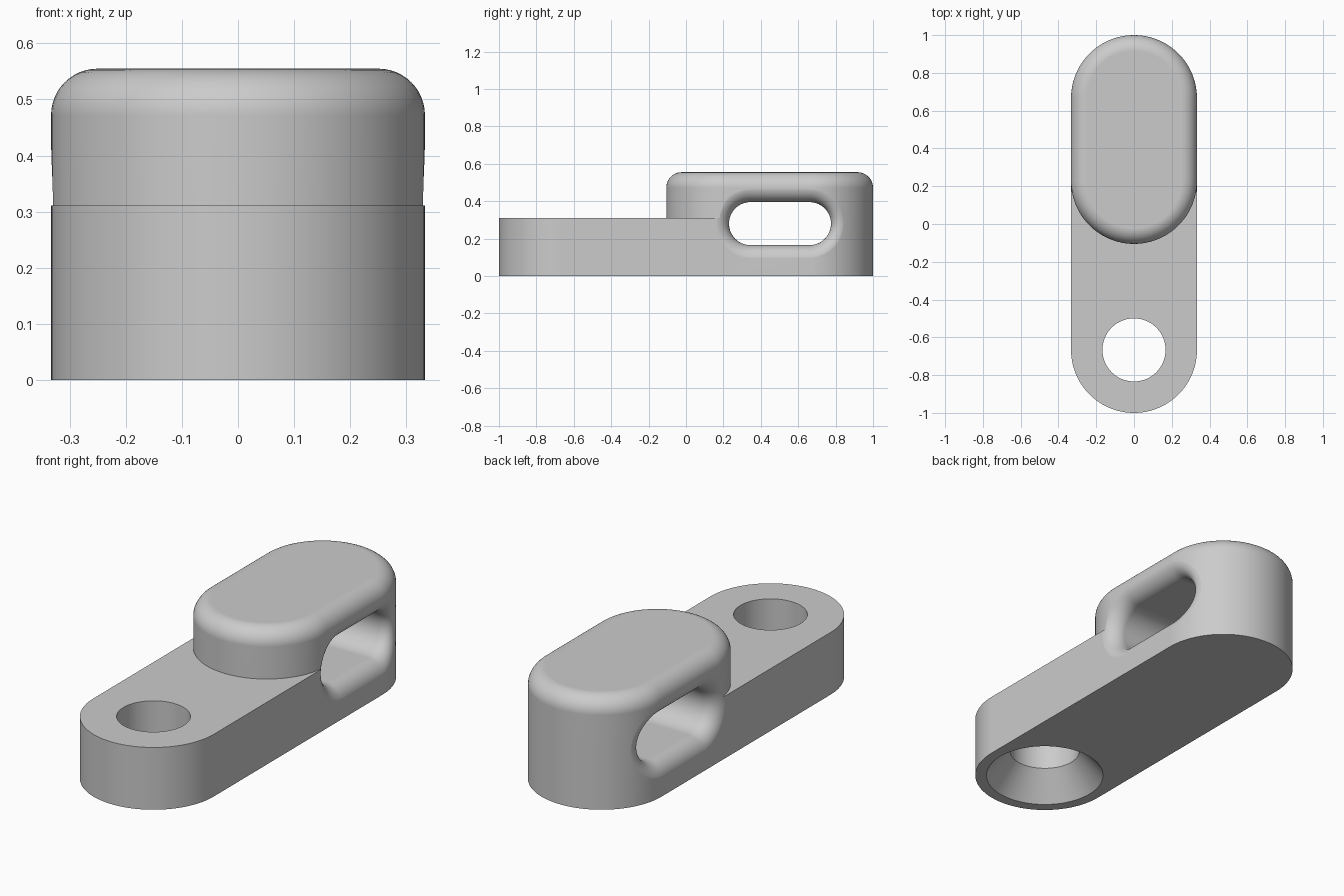
import bpy, bmesh, math

if "Cube" in bpy.data.objects:
    bpy.data.objects.remove(bpy.data.objects["Cube"])

R = 1 / 3          # half width of the body
END = 1 - R        # y centre of the rounded back end
SEG = 48           # steps per half circle
FILLET = 0.083

grey = bpy.data.materials.new("plain grey")
grey.use_nodes = True
grey.diffuse_color = (0.6, 0.6, 0.6, 1)
grey.node_tree.nodes["Principled BSDF"].inputs["Base Color"].default_value = (0.6, 0.6, 0.6, 1)


def capsule(a, b, r):
    """Outline with round ends centred at a and b along the second axis."""
    pts = []
    for centre, start in ((b, 0), (a, math.pi)):
        for i in range(SEG + 1):
            t = start + math.pi * i / SEG
            pts.append((r * math.cos(t), centre + r * math.sin(t)))
    return pts


def loft(name, rings):
    """Closed solid through rings with equal point counts."""
    bm = bmesh.new()
    loops = [[bm.verts.new(p) for p in ring] for ring in rings]
    n = len(loops[0])
    for lo, hi in zip(loops, loops[1:]):
        for i in range(n):
            j = (i + 1) % n
            bm.faces.new((lo[i], lo[j], hi[j], hi[i]))
    bm.faces.new(loops[0][::-1])
    bm.faces.new(loops[-1])
    bmesh.ops.recalc_face_normals(bm, faces=bm.faces)
    mesh = bpy.data.meshes.new(name)
    bm.to_mesh(mesh)
    bm.free()
    mesh.materials.append(grey)
    obj = bpy.data.objects.new(name, mesh)
    bpy.context.collection.objects.link(obj)
    return obj


def combine(target, tool, operation):
    mod = target.modifiers.new(operation, 'BOOLEAN')
    mod.operation, mod.solver, mod.object = operation, 'EXACT', tool
    bpy.context.view_layer.objects.active = target
    bpy.ops.object.modifier_apply(modifier=mod.name)
    bpy.data.objects.remove(tool)


# Flat base plate
plate = capsule(-END, END, R)
body = loft("bracket_body", [[(x, y, z) for x, y in plate] for z in (0, 0.311)])

# Raised block with a rounded top edge
levels = [(0, 0)]
for i in range(13):
    t = math.pi / 2 * i / 12
    levels.append((FILLET * (1 - math.cos(t)), 0.555 - FILLET * (1 - math.sin(t))))
block = loft("raised_block", [[(x, y, z) for x, y in capsule(0.228, END, R - inset)]
                              for inset, z in levels])
combine(body, block, 'UNION')

# Screw hole, countersunk from below
hole_profile = [(0.293, -0.01), (0.28, 0), (0.167, 0.135), (0.167, 0.5)]
hole = loft("screw_hole", [[(x, y, z) for x, y in capsule(-END, -END, r)]
                           for r, z in hole_profile])
bm = bmesh.new()
bm.from_mesh(hole.data)
bmesh.ops.remove_doubles(bm, verts=bm.verts, dist=1e-5)
bm.to_mesh(hole.data)
bm.free()
combine(body, hole, 'DIFFERENCE')


# Sideways slot whose mouths flare out to follow the curved wall
def wall(y):
    return math.sqrt(R * R - max(0, y - END) ** 2)


half = []
for i in range(15):
    t = math.pi / 2 * i / 14
    outline = capsule(0.345, 0.66, 0.115 + 0.08 * (1 - math.cos(t)))
    half.append([(wall(y) + 0.0008 - 0.08 * (1 - math.sin(t)), y, 0.28 + z) for z, y in outline])
half.append([(0.6, y, z) for _, y, z in half[-1]])
mirrored = [[(-x, y, z) for x, y, z in ring] for ring in reversed(half)]
slot = loft("strap_slot", mirrored + half)
combine(body, slot, 'DIFFERENCE')

# Smooth curves, crisp corners
bpy.ops.object.select_all(action='DESELECT')
body.select_set(True)
bpy.context.view_layer.objects.active = body
bpy.ops.object.shade_smooth_by_angle(angle=math.radians(30))
weighted = body.modifiers.new("even_shading", 'WEIGHTED_NORMAL')
weighted.keep_sharp = True
